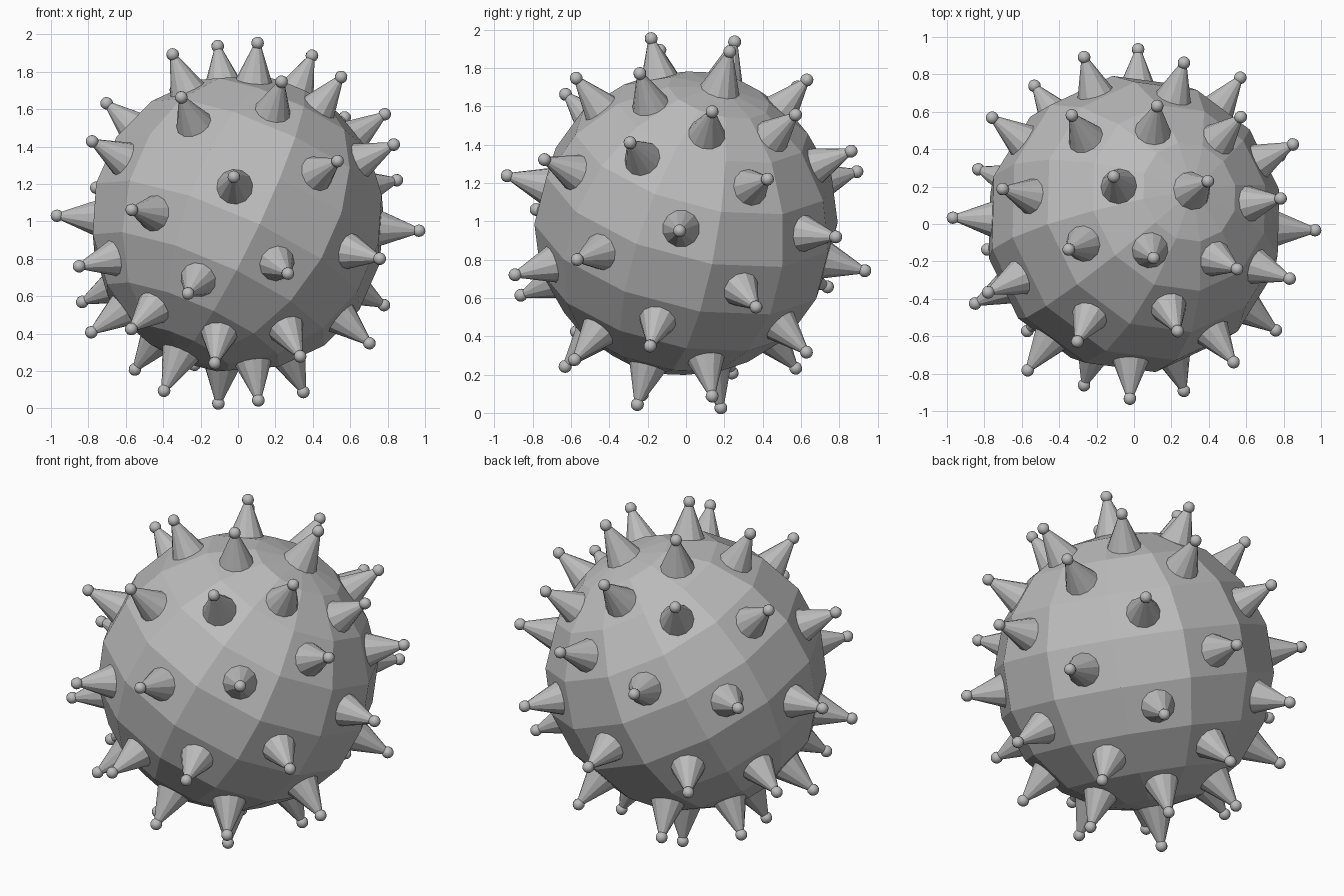
import bpy, bmesh, math
from mathutils import Matrix, Vector

cube = bpy.data.objects.get("Cube")
if cube:
    bpy.data.objects.remove(cube, do_unlink=True)

RADIUS = 0.8       # body radius
SEGMENTS = 12      # facets around the body
BANDS = 9          # facet rows from pole to pole
SPIKE = 0.205      # spike height above its facet
BALL = 0.034       # ball radius at the spike tip

grey = bpy.data.materials.new("stone_grey")
grey.use_nodes = True
colour = (0.5, 0.5, 0.5, 1)
grey.diffuse_color = colour
grey.node_tree.nodes["Principled BSDF"].inputs["Base Color"].default_value = colour


def mesh_from(bm, name):
    mesh = bpy.data.meshes.new(name)
    bm.to_mesh(mesh)
    bm.free()
    mesh.materials.append(grey)
    return mesh


def place(name, mesh, matrix):
    obj = bpy.data.objects.new(name, mesh)
    bpy.context.collection.objects.link(obj)
    obj.matrix_world = matrix
    return obj


# Tilted frame of the whole body: pole axis and zero meridian
pole = Vector((0.393, 0.227, 0.89)).normalized()
side = Vector((-0.023, -0.966, 0.256))
side = (side - pole * side.dot(pole)).normalized()
frame = Matrix((side, pole.cross(side), pole)).transposed().to_4x4()
frame = Matrix.Translation((0, 0, 0.99)) @ frame

# Faceted round body, turned half a facet so facets centre on the meridian
bm = bmesh.new()
bmesh.ops.create_uvsphere(bm, u_segments=SEGMENTS, v_segments=BANDS, radius=RADIUS)
bmesh.ops.rotate(bm, verts=bm.verts, matrix=Matrix.Rotation(math.pi / SEGMENTS, 3, "Z"))
bm.normal_update()

# Spikes sit on both poles and on every second facet, like a chequerboard
up = Vector((0, 0, 1))
spots = [(up * RADIUS, up), (-up * RADIUS, -up)]
for face in bm.faces:
    if len(face.verts) == 4:
        c = face.calc_center_median()
        colatitude = math.atan2(math.hypot(c.x, c.y), c.z)
        row = math.floor(colatitude / math.pi * BANDS)
        column = round(math.atan2(c.y, c.x) / math.tau * SEGMENTS)
        if (row + column) % 2 == 0:
            spots.append((c, face.normal.copy()))
place("round_body", mesh_from(bm, "round_body"), frame)

# Shared spike cone, slightly sunk into the body
bm = bmesh.new()
sink = 0.02
bmesh.ops.create_cone(bm, cap_ends=True, segments=12, radius1=0.105, radius2=0.015,
                      depth=SPIKE + sink,
                      matrix=Matrix.Translation((0, 0, (SPIKE - sink) / 2)))
cone_mesh = mesh_from(bm, "spike")

# Shared tip ball
bm = bmesh.new()
bmesh.ops.create_uvsphere(bm, u_segments=12, v_segments=8, radius=BALL,
                          matrix=Matrix.Translation((0, 0, SPIKE)))
for face in bm.faces:
    face.smooth = True
ball_mesh = mesh_from(bm, "tip_ball")

for i, (point, normal) in enumerate(spots, 1):
    turn = normal.to_track_quat("Z", "Y").to_matrix().to_4x4()
    matrix = frame @ Matrix.Translation(point) @ turn
    place(f"spike_{i}", cone_mesh, matrix)
    place(f"tip_ball_{i}", ball_mesh, matrix)
